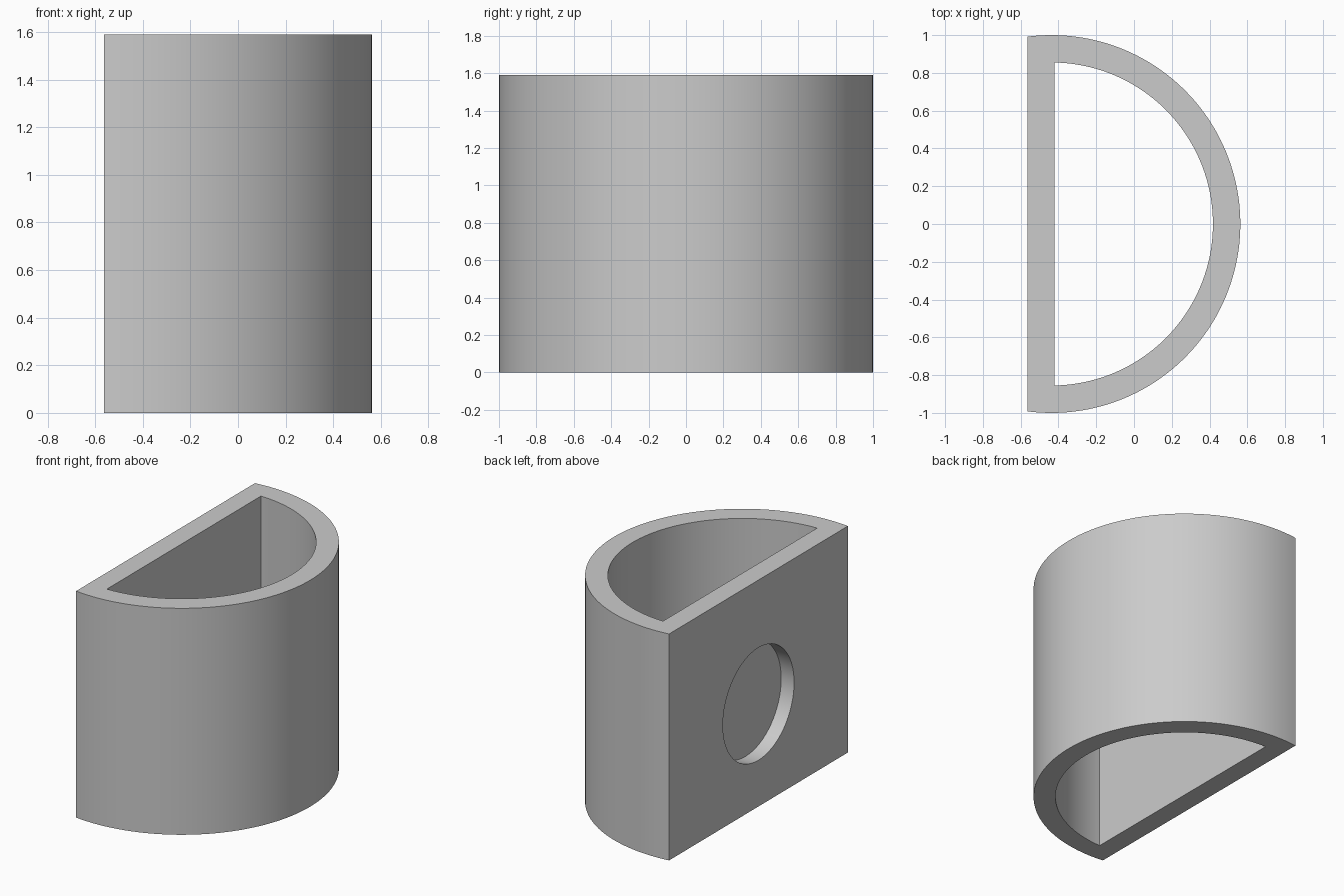
import bpy
import bmesh
import math
from mathutils import Matrix

HEIGHT = 1.59
CENTRE_X = -0.437      # axis of the curved wall
OUTER_R, INNER_R = 1.0, 0.855
BACK_X, INNER_X = -0.563, -0.42   # outer and inner face of the flat wall
SEGMENTS = 96

default = bpy.data.objects.get("Cube")
if default:
    bpy.data.objects.remove(default, do_unlink=True)

# Single grey finish
grey = bpy.data.materials.new("plain grey")
grey.use_nodes = True
colour = (0.6, 0.6, 0.6, 1)
grey.diffuse_color = colour
grey.node_tree.nodes["Principled BSDF"].inputs["Base Color"].default_value = colour


def make_object(name, bm):
    bmesh.ops.recalc_face_normals(bm, faces=bm.faces[:])
    mesh = bpy.data.meshes.new(name)
    bm.to_mesh(mesh)
    bm.free()
    mesh.materials.append(grey)
    obj = bpy.data.objects.new(name, mesh)
    bpy.context.collection.objects.link(obj)
    return obj


def d_prism(name, radius, flat_x, z0, z1):
    """Extruded D shape: an arc closed by a straight side at flat_x."""
    bm = bmesh.new()
    end = math.acos((flat_x - CENTRE_X) / radius)
    ring = []
    for i in range(SEGMENTS + 1):
        a = -end + 2 * end * i / SEGMENTS
        ring.append(bm.verts.new((CENTRE_X + radius * math.cos(a), radius * math.sin(a), z0)))
    base = bm.faces.new(ring)
    top = bmesh.ops.extrude_face_region(bm, geom=[base])["geom"]
    verts = [v for v in top if isinstance(v, bmesh.types.BMVert)]
    bmesh.ops.translate(bm, verts=verts, vec=(0, 0, z1 - z0))
    return make_object(name, bm)


def cut(target, cutter):
    """Subtract the cutter, then discard it."""
    cutter.hide_render = True
    mod = target.modifiers.new("cut", 'BOOLEAN')
    mod.operation = 'DIFFERENCE'
    mod.solver = 'EXACT'
    mod.object = cutter
    bpy.ops.object.select_all(action='DESELECT')
    bpy.context.view_layer.objects.active = target
    target.select_set(True)
    bpy.ops.object.modifier_apply(modifier=mod.name)
    bpy.data.objects.remove(cutter, do_unlink=True)


# Half-round sleeve, open at top and bottom
sleeve = d_prism("half_round_sleeve", OUTER_R, BACK_X, 0, HEIGHT)
cut(sleeve, d_prism("bore_cutter", INNER_R, INNER_X, -0.2, HEIGHT + 0.2))

# Shallow round recess in the flat wall
RECESS_R, RECESS_DEPTH, RECESS_Z = 0.395, 0.1, 0.72
bm = bmesh.new()
bmesh.ops.create_cone(
    bm, cap_ends=True, segments=64, radius1=RECESS_R, radius2=RECESS_R,
    depth=2 * RECESS_DEPTH,
    matrix=Matrix.Translation((BACK_X, 0, RECESS_Z)) @ Matrix.Rotation(math.pi / 2, 4, 'Y'))
cut(sleeve, make_object("recess_cutter", bm))

# Smooth curves, crisp rims
bpy.ops.object.shade_smooth_by_angle(angle=math.radians(30))
